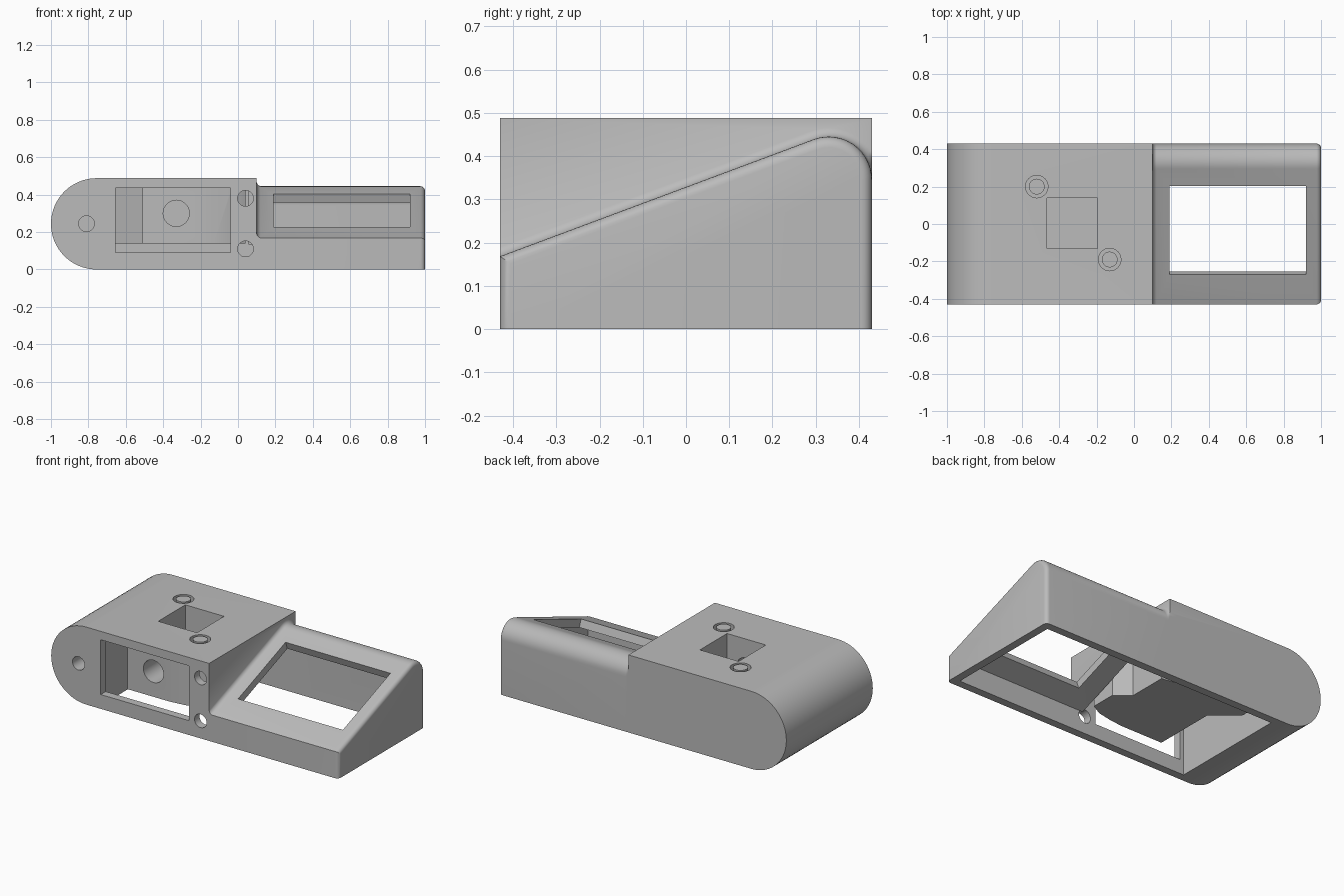
import bpy, bmesh, math
from mathutils import Matrix, Vector

cube = bpy.data.objects.get("Cube")
if cube:
    bpy.data.objects.remove(cube, do_unlink=True)

grey = bpy.data.materials.new("plain_grey")
grey.use_nodes = True
grey.diffuse_color = (0.5, 0.5, 0.5, 1)
grey.node_tree.nodes["Principled BSDF"].inputs["Base Color"].default_value = (0.5, 0.5, 0.5, 1)


def loft(name, rings):
    """Closed solid through matching rings of points."""
    bm = bmesh.new()
    loops = [[bm.verts.new(p) for p in ring] for ring in rings]
    n = len(loops[0])
    for a, b in zip(loops, loops[1:]):
        for i in range(n):
            j = (i + 1) % n
            bm.faces.new((a[i], a[j], b[j], b[i]))
    bm.faces.new(loops[0][::-1])
    bm.faces.new(loops[-1])
    bmesh.ops.recalc_face_normals(bm, faces=bm.faces)
    mesh = bpy.data.meshes.new(name)
    bm.to_mesh(mesh)
    bm.free()
    mesh.materials.append(grey)
    obj = bpy.data.objects.new(name, mesh)
    bpy.context.collection.objects.link(obj)
    return obj


def box(name, x0, x1, y0, y1, z0, z1):
    ring = [(x0, y0), (x1, y0), (x1, y1), (x0, y1)]
    return loft(name, [[(x, y, z) for x, y in ring] for z in (z0, z1)])


def rod(name, start, axis, length, radius):
    """Cylinder from a start point along y or z."""
    def ring(t):
        pts = []
        for k in range(48):
            a = math.tau * k / 48
            u, v = radius * math.cos(a), radius * math.sin(a)
            off = (u, t, v) if axis == "y" else (u, v, t)
            pts.append(Vector(start) + Vector(off))
        return pts
    return loft(name, [ring(0), ring(length)])


def combine(target, tool, operation):
    mod = target.modifiers.new(operation.lower(), "BOOLEAN")
    mod.operation = operation
    mod.solver = "EXACT"
    mod.object = tool
    bpy.context.view_layer.objects.active = target
    bpy.ops.object.modifier_apply(modifier=mod.name)
    bpy.data.objects.remove(tool, do_unlink=True)


TILT = math.atan(0.373)
HALF = 0.43


def wedge_ring(x, d, base=0.0):
    """Side profile of the sloped wing, grown or shrunk by d."""
    front = -HALF - min(d, 0)
    r = 0.1 + d
    arc = []
    for k in range(17):
        a = (math.pi / 2 + TILT) * (1 - k / 16)
        arc.append((min(0.33 + r * math.cos(a), HALF), 0.345 + r * math.sin(a)))
    y, z = arc[0]
    nose = z - math.tan(TILT) * (y - front)
    pts = [(front, base), (front, nose)] + arc + [(arc[-1][0], base)]
    return [(x, py, pz) for py, pz in pts]


# Main housing with a half-round end
R = 0.244
outline = [(0.1, 0), (0.1, 2 * R)]
for k in range(33):
    a = math.pi / 2 + math.pi * k / 32
    outline.append((-1 + R + R * math.cos(a), R + R * math.sin(a)))
housing = loft("housing", [[(x, y, z) for x, z in outline] for y in (-HALF, HALF)])

# Sloped wing: fillet at the housing, rounded outer end
sections = [(0.05, 0.02), (0.1, 0.02), (0.104, 0.011), (0.111, 0.004), (0.12, 0)]
for k in range(6):
    a = math.pi / 2 * k / 5
    sections.append((0.975 + 0.025 * math.sin(a), -0.025 * (1 - math.cos(a))))
wing = loft("sloped_wing", [wedge_ring(x, d) for x, d in sections])
combine(housing, wing, "UNION")

# Hollow interior, open underneath
combine(housing, box("main_cavity", -0.68, 0.055, -0.38, 0.38, -0.1, 0.435), "DIFFERENCE")
combine(housing, loft("wing_cavity", [wedge_ring(x, -0.05, -0.1) for x in (0.03, 0.95)]), "DIFFERENCE")

# Display window cut square to the slope
window = box("display_window", 0.19, 0.92, -0.252, 0.252, -0.09, 0.1)
window.data.transform(Matrix.Translation((0, -0.033, 0.313)) @ Matrix.Rotation(TILT, 4, "X"))
combine(housing, window, "DIFFERENCE")

# Front opening
combine(housing, box("front_opening", -0.655, -0.04, -0.5, -0.375, 0.09, 0.435), "DIFFERENCE")

# Inner core with an ear under each top fastener
core = [(-0.51, -0.37), (-0.22, -0.37), (-0.13, -0.36), (-0.03, -0.34), (0.04, -0.3),
        (0.04, -0.14), (-0.05, -0.07), (-0.05, 0.18), (-0.37, 0.23), (-0.46, 0.31),
        (-0.66, 0.31), (-0.66, 0.15), (-0.51, 0.03)]
combine(housing, loft("inner_core", [[(x, y, z) for x, y in core] for z in (0.14, 0.46)]), "UNION")

# Square well in the top and the round port leading into it
combine(housing, box("top_well", -0.465, -0.195, -0.13, 0.14, 0.19, 0.6), "DIFFERENCE")
combine(housing, rod("front_port", (-0.33, -0.4, 0.3), "y", 0.33, 0.07), "DIFFERENCE")

# Ring grooves around the top fasteners
for x, y in ((-0.52, 0.2), (-0.13, -0.19)):
    combine(housing, rod("fastener_recess", (x, y, 0.44), "z", 0.1, 0.06), "DIFFERENCE")
    combine(housing, rod("fastener_plug", (x, y, 0.42), "z", 2 * R - 0.42, 0.042), "UNION")

# Screw holes in the front
for x, z, depth in ((-0.81, 0.245, 0.3), (0.04, 0.38, 0.12), (0.04, 0.11, 0.12)):
    combine(housing, rod("screw_hole", (x, -0.5, z), "y", depth, 0.042), "DIFFERENCE")

bpy.ops.object.select_all(action="DESELECT")
housing.select_set(True)
bpy.context.view_layer.objects.active = housing
bpy.ops.object.shade_smooth_by_angle(angle=math.radians(30))
